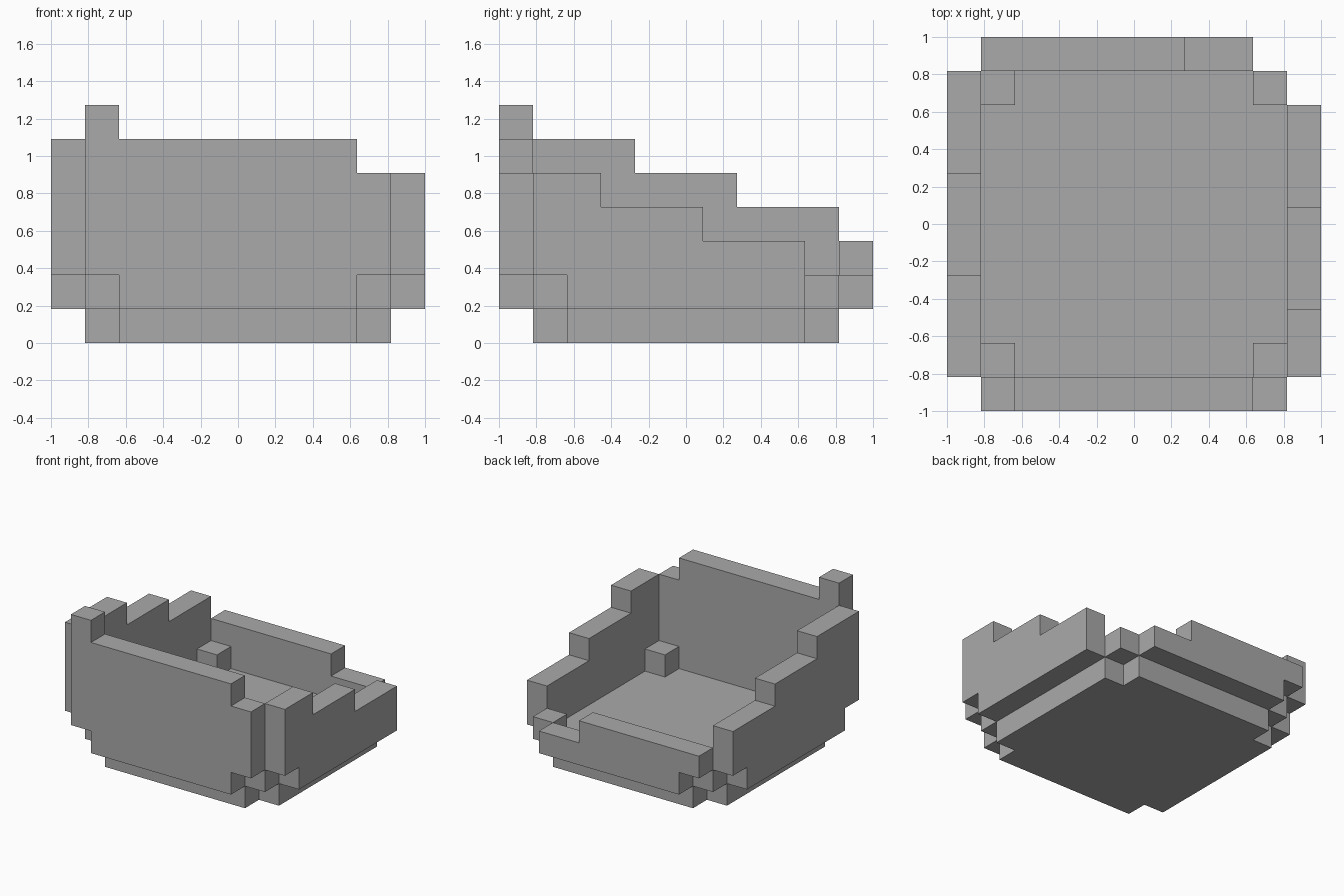
import bpy
import bmesh
from mathutils import Vector

cube = bpy.data.objects.get("Cube")
if cube:
    bpy.data.objects.remove(cube, do_unlink=True)

U = 2 / 11                       # size of one block
CENTRE = Vector((5.5, 5.5, 0))   # block-grid centre

grey = bpy.data.materials.new("stone_grey")
grey.use_nodes = True
colour = (0.4, 0.4, 0.4, 1)
grey.diffuse_color = colour
grey.node_tree.nodes["Principled BSDF"].inputs["Base Color"].default_value = colour


def slab(name, outline, place, thickness):
    """Extrude a block-grid outline; place maps its 2D points to 3D."""
    bm = bmesh.new()
    face = bm.faces.new([bm.verts.new((place(a, b) - CENTRE) * U) for a, b in outline])
    extruded = bmesh.ops.extrude_face_region(bm, geom=[face], use_keep_orig=True)
    verts = [v for v in extruded["geom"] if isinstance(v, bmesh.types.BMVert)]
    bmesh.ops.translate(bm, verts=verts, vec=thickness * U)
    bmesh.ops.recalc_face_normals(bm, faces=bm.faces)
    mesh = bpy.data.meshes.new(name)
    bm.to_mesh(mesh)
    bm.free()
    mesh.materials.append(grey)
    obj = bpy.data.objects.new(name, mesh)
    bpy.context.collection.objects.link(obj)


def wall_outline(end, steps):
    """Wall with a notched foot; steps are (start, stop, top) from high to low end."""
    first, last = steps[0][0], steps[-1][1]
    points = [(2, 1), (2, 2)] if first < 2 else [(first, 1)]
    if first < 2:
        points.append((first, 2))
    for start, stop, top in steps:
        points += [(start, top), (stop, top)]
    if last > end:
        points += [(last, 2), (end, 2)]
    points.append((end, 1))
    return points


X, Y, Z = Vector((1, 0, 0)), Vector((0, 1, 0)), Vector((0, 0, 1))

# Base plate with its four corners cut away
base = [(2, 1), (9, 1), (9, 2), (10, 2), (10, 9), (9, 9),
        (9, 10), (2, 10), (2, 9), (1, 9), (1, 2), (2, 2)]
slab("base", base, lambda a, b: Vector((a, b, 0)), Z)

# Broken walls, stepping down towards the back
slab("front_wall", wall_outline(9, [(1, 2, 7), (2, 9, 6), (9, 10, 5)]),
     lambda a, b: Vector((a, 0, b)), Y)
slab("back_wall", wall_outline(9, [(1, 7, 3), (7, 9, 2)]),
     lambda a, b: Vector((a, 10, b)), Y)
slab("right_wall", wall_outline(9, [(1, 4, 6), (4, 7, 5), (7, 10, 4)]),
     lambda a, b: Vector((0, a, b)), X)
slab("left_wall", wall_outline(9, [(1, 3, 5), (3, 6, 4), (6, 9, 3)]),
     lambda a, b: Vector((10, a, b)), X)

# Single blocks bridging the corners
for side, x in (("right", 1), ("left", 9)):
    for end, y in (("front", 1), ("back", 9)):
        square = [(x, y), (x + 1, y), (x + 1, y + 1), (x, y + 1)]
        slab(f"{end}_{side}_corner_block", square, lambda a, b: Vector((a, b, 1)), Z)
